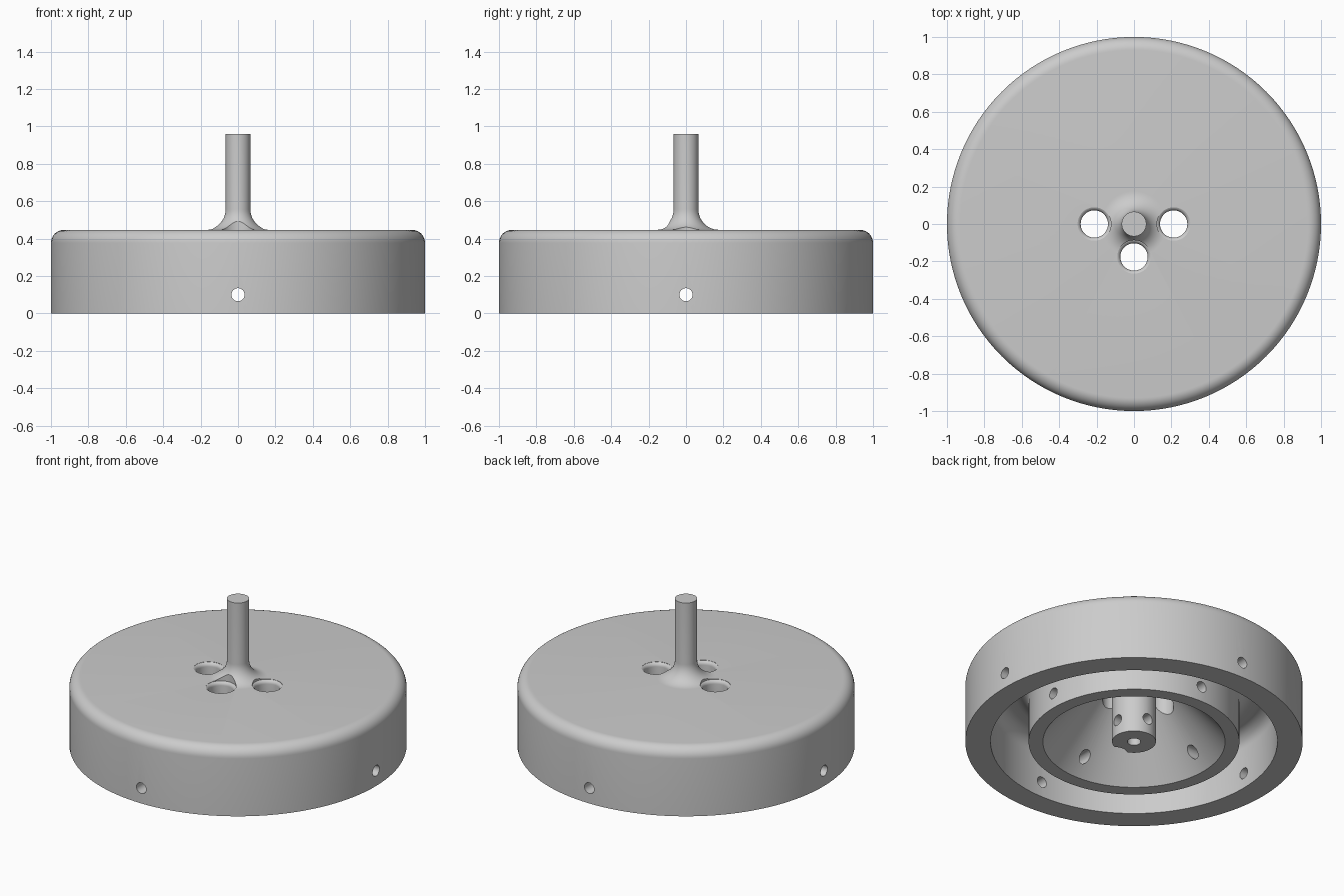
import bpy, bmesh, math
from mathutils import Matrix

cube = bpy.data.objects.get("Cube")
if cube:
    bpy.data.objects.remove(cube, do_unlink=True)

SEGMENTS = 128
TOP = 0.447

metal = bpy.data.materials.new("plain_grey")
metal.use_nodes = True
GREY = (0.6, 0.6, 0.6, 1)
metal.diffuse_color = GREY
metal.node_tree.nodes["Principled BSDF"].inputs["Base Color"].default_value = GREY


def arc(cx, cz, r, start, end, steps=10):
    """Points of a fillet in the radius-height plane, angles in degrees."""
    return [(cx + r * math.cos(math.radians(start + (end - start) * i / steps)),
             cz + r * math.sin(math.radians(start + (end - start) * i / steps)))
            for i in range(steps + 1)]


def lathe(name, profile, segments=SEGMENTS):
    """Spin an open profile, whose ends lie on the axis, into a solid."""
    bm = bmesh.new()
    verts = [bm.verts.new((r, 0, z)) for r, z in profile]
    edges = [bm.edges.new(pair) for pair in zip(verts, verts[1:])]
    bmesh.ops.spin(bm, geom=verts + edges, cent=(0, 0, 0), axis=(0, 0, 1),
                   angle=math.tau, steps=segments)
    bmesh.ops.remove_doubles(bm, verts=bm.verts, dist=1e-5)
    bmesh.ops.recalc_face_normals(bm, faces=bm.faces)
    mesh = bpy.data.meshes.new(name)
    bm.to_mesh(mesh)
    bm.free()
    obj = bpy.data.objects.new(name, mesh)
    bpy.context.collection.objects.link(obj)
    return obj


def cut(target, cutter):
    """Subtract the cutter, then discard it."""
    cutter.hide_render = True
    mod = target.modifiers.new("hole", "BOOLEAN")
    mod.operation = "DIFFERENCE"
    mod.solver = "EXACT"
    mod.object = cutter
    bpy.context.view_layer.objects.active = target
    bpy.ops.object.modifier_apply(modifier=mod.name)
    bpy.data.objects.remove(cutter, do_unlink=True)


# Wheel section: bore, hub, conical recess, middle ring, groove, rim, stem
profile = [(0, 0.3), (0.04, 0.3), (0.04, 0), (0.13, 0)]
profile += [(0.13, 0.37), (0.225, 0.37), (0.54, 0), (0.625, 0)]
profile += arc(0.715, 0.27, 0.09, 180, 90)
profile += arc(0.76, 0.27, 0.09, 90, 0)
profile += [(0.85, 0), (1, 0)]
profile += arc(0.93, TOP - 0.07, 0.07, 0, 90)
profile += arc(0.176, TOP + 0.11, 0.11, 270, 180, 14)
profile += [(0.066, 0.96), (0, 0.96)]
wheel = lathe("wheel_with_stem", profile)

# Three vertical holes with softened upper edges
hole = [(0, -0.1), (0.073, -0.1), (0.073, TOP - 0.025)]
hole += arc(0.098, TOP - 0.025, 0.025, 180, 110, 6)
hole += [(0.0895, 0.7), (0, 0.7)]
for x, y in ((-0.212, 0), (0.212, 0), (0, -0.176)):
    cutter = lathe("hole_cutter", hole, 48)
    cutter.data.transform(Matrix.Translation((x, y, 0)))
    cut(wheel, cutter)

# Cross drillings through rim, middle ring and hub
for axis in ("X", "Y"):
    cutter = lathe("drill_cutter", [(0, -1.2), (0.035, -1.2), (0.035, 1.2), (0, 1.2)], 32)
    cutter.data.transform(Matrix.Translation((0, 0, 0.1))
                          @ Matrix.Rotation(math.pi / 2, 4, axis))
    cut(wheel, cutter)

# Finish: one grey, smooth with crisp edges
wheel.data.materials.clear()
wheel.data.materials.append(metal)
for poly in wheel.data.polygons:
    poly.material_index = 0
bpy.ops.object.select_all(action="DESELECT")
wheel.select_set(True)
bpy.context.view_layer.objects.active = wheel
bpy.ops.object.shade_smooth_by_angle(angle=math.radians(30))
